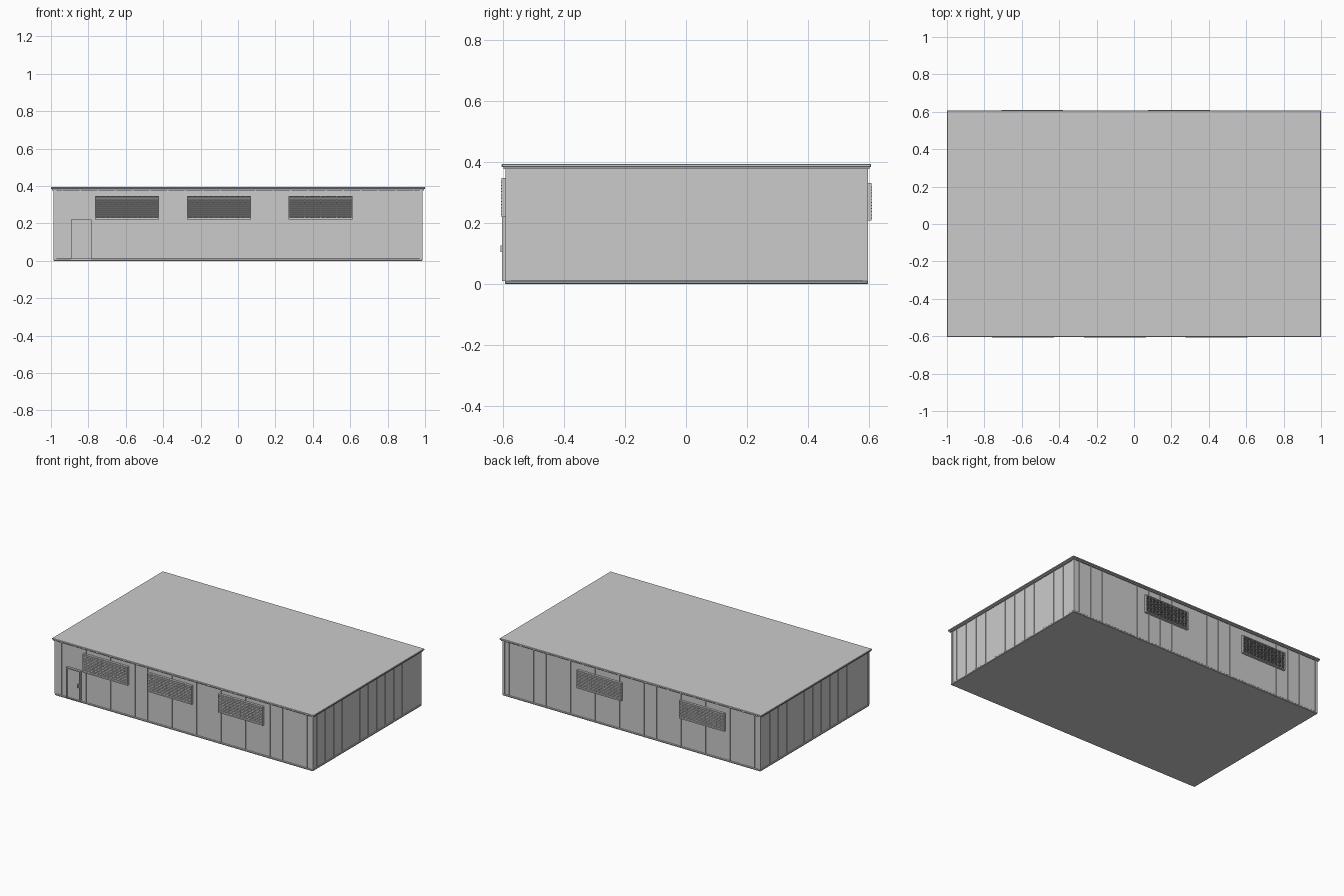
import bpy, bmesh
from mathutils import Matrix, Vector

if "Cube" in bpy.data.objects:
    bpy.data.objects.remove(bpy.data.objects["Cube"])


def boxes(name, items, bevel=0.0):
    """One object made of boxes given as (x0, x1, y0, y1, z0, z1)."""
    bm = bmesh.new()
    for x0, x1, y0, y1, z0, z1 in items:
        m = Matrix.Translation(Vector((x0 + x1, y0 + y1, z0 + z1)) / 2)
        m = m @ Matrix.Diagonal((x1 - x0, y1 - y0, z1 - z0, 1))
        bmesh.ops.create_cube(bm, size=1, matrix=m)
    me = bpy.data.meshes.new(name)
    bm.to_mesh(me)
    bm.free()
    ob = bpy.data.objects.new(name, me)
    bpy.context.collection.objects.link(ob)
    if bevel:
        mod = ob.modifiers.new("bevel", 'BEVEL')
        mod.width = bevel
        mod.segments = 1
    return ob


WX, WY, Y0 = 0.982, 0.59, 0.002      # half sizes of the walls, y centre
TOP = 0.38
FRONT, BACK = Y0 - WY, Y0 + WY

# Walls and floor
boxes("wall_body", [(-WX, WX, FRONT, BACK, 0.003, TOP)])

# Flat roof slab with a slim trim under it
boxes("roof_slab", [(-1, 1, -0.604, 0.607, 0.384, 0.394)], 0.002)
boxes("roof_trim", [(-0.994, 0.994, -0.598, 0.601, 0.377, 0.385)])

# Base rail round the foot of the walls
boxes("base_rail", [(-WX - 0.005, WX + 0.005, FRONT - 0.005, BACK + 0.005, 0, 0.012)], 0.003)

# Corner posts
posts = []
for sx in (-1, 1):
    for sy in (-1, 1):
        cx, cy = sx * (WX - 0.004), Y0 + sy * (WY - 0.004)
        posts.append((cx - 0.008, cx + 0.008, cy - 0.008, cy + 0.008, 0.01, TOP))
boxes("corner_posts", posts)

# Upright seams between wall panels
STEP, R, D = 0.0938, 0.0035, 0.003
side, long_front, long_back = [], [], []
for i in range(13):
    y = -0.542 + i * STEP * 0.997
    for sx in (-1, 1):
        a, b = sorted((sx * (WX - 0.003), sx * (WX + D)))
        side.append((a, b, y - R, y + R, 0.015, TOP))
for i in range(-10, 11):
    x = i * STEP
    # front seams stop above the door
    z0 = 0.225 if -0.9 < x < -0.78 else 0.012
    long_front.append((x - R, x + R, FRONT - D, FRONT + 0.003, z0, TOP))
    long_back.append((x - R, x + R, BACK - 0.003, BACK + D, 0.012, TOP))
boxes("side_panel_seams", side)
boxes("front_panel_seams", long_front)
boxes("back_panel_seams", long_back)


def louvre(name, x0, x1, z0, z1, wall, s):
    """Framed louvred window on the wall at y=wall, facing s (-1 or 1)."""
    def ys(d0, d1):
        return sorted((wall + s * d0, wall + s * d1))
    t = 0.006
    fa, fb = ys(-0.002, 0.016)
    boxes(name + "_frame", [
        (x0, x0 + t, fa, fb, z0, z1), (x1 - t, x1, fa, fb, z0, z1),
        (x0 + t, x1 - t, fa, fb, z0, z0 + t), (x0 + t, x1 - t, fa, fb, z1 - t, z1)])
    pa, pb = ys(-0.002, 0.005)
    boxes(name + "_pane", [(x0 + t, x1 - t, pa, pb, z0 + t, z1 - t)])
    # slats sloping outwards and down
    ob_items, n = [], 11
    sa, sb = ys(0.003, 0.018)
    pitch = (z1 - z0 - 2 * t) / n
    for i in range(n):
        z = z0 + t + (i + 0.5) * pitch
        ob_items.append((x0 + t, x1 - t, sa, sb, z - 0.0016, z + 0.0016))
    ob = boxes(name + "_slats", ob_items)
    for v in ob.data.vertices:
        v.co.z -= 0.3 * (abs(v.co.y - wall) - 0.01)
    # upright bars
    ba, bb = ys(0.004, 0.014)
    boxes(name + "_bars", [(x - 0.0015, x + 0.0015, ba, bb, z0 + t, z1 - t)
                           for x in [x0 + (x1 - x0) * k / 12 for k in range(1, 12)]])


for i, x in enumerate((-0.765, -0.273, 0.27)):
    louvre(f"front_window_{i + 1}", x, x + 0.342, 0.22, 0.348, FRONT, -1)
for i, x in enumerate((-0.715, 0.07)):
    louvre(f"back_window_{i + 1}", x, x + 0.342, 0.208, 0.332, BACK, 1)

# Door with frame, handle and plate
boxes("door_frame", [(-0.894, -0.886, FRONT - 0.015, FRONT, 0.012, 0.222),
                     (-0.792, -0.784, FRONT - 0.015, FRONT, 0.012, 0.222),
                     (-0.886, -0.792, FRONT - 0.015, FRONT, 0.214, 0.222),
                     (-0.894, -0.784, FRONT - 0.015, FRONT, 0.01, 0.016)])
boxes("door_leaf", [(-0.886, -0.792, FRONT - 0.008, FRONT, 0.016, 0.214)])
boxes("door_handle", [(-0.805, -0.797, FRONT - 0.012, FRONT - 0.006, 0.102, 0.13),
                      (-0.803, -0.799, FRONT - 0.02, FRONT - 0.01, 0.106, 0.126)])
